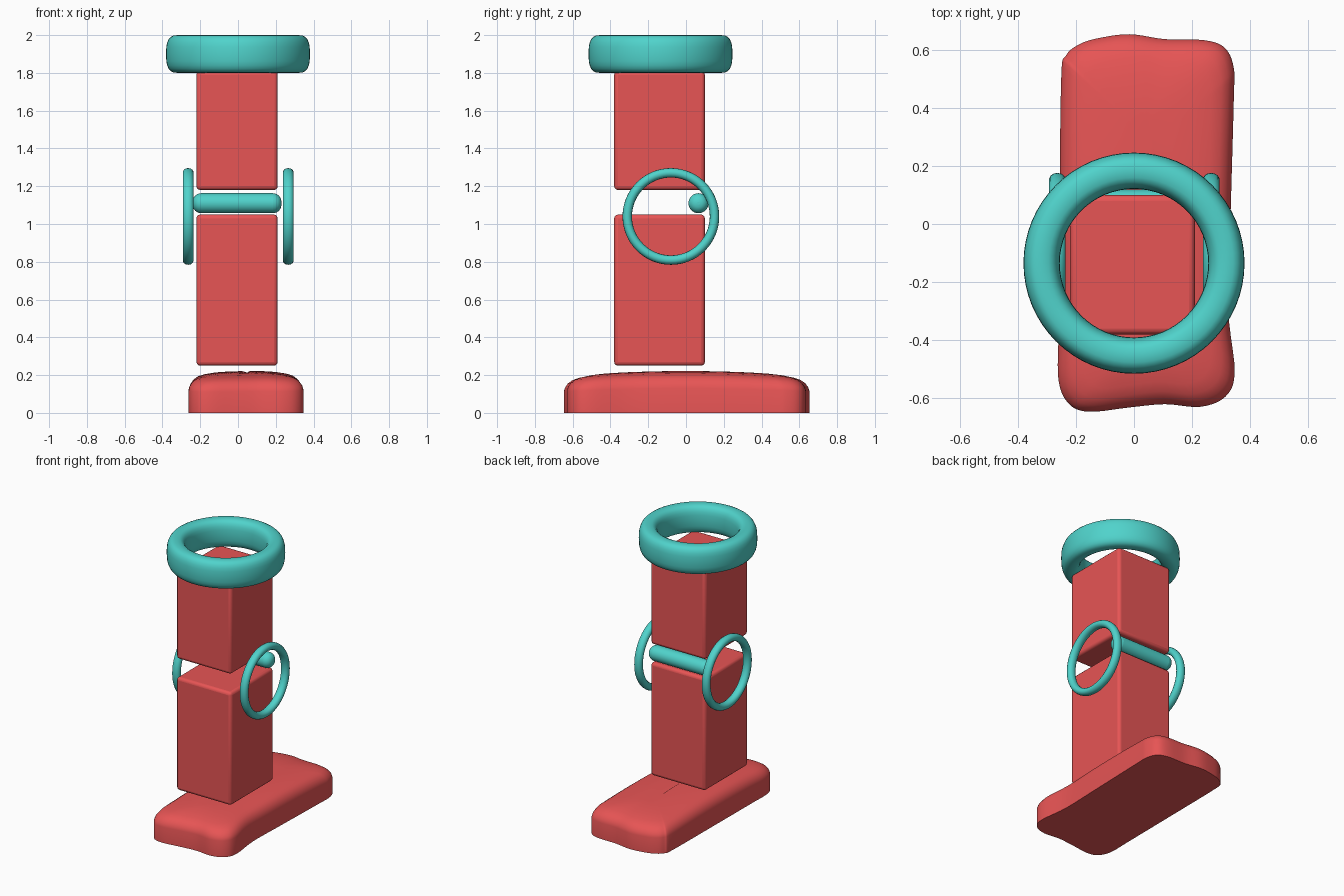
import bpy, bmesh, math
from mathutils import Matrix, Vector

if "Cube" in bpy.data.objects:
    bpy.data.objects.remove(bpy.data.objects["Cube"])


def material(name, color):
    m = bpy.data.materials.new(name)
    m.diffuse_color = color
    m.use_nodes = True
    m.node_tree.nodes["Principled BSDF"].inputs["Base Color"].default_value = m.diffuse_color
    return m


RED = material("red", (0.80, 0.09, 0.09, 1))
TEAL = material("teal", (0.08, 0.65, 0.60, 1))


def finish(name, bm, mat, angle=40):
    bmesh.ops.recalc_face_normals(bm, faces=bm.faces)
    me = bpy.data.meshes.new(name)
    bm.to_mesh(me)
    bm.free()
    me.materials.append(mat)
    me.shade_smooth()
    me.set_sharp_from_angle(angle=math.radians(angle))
    ob = bpy.data.objects.new(name, me)
    bpy.context.collection.objects.link(ob)
    return ob


def bevel(ob, width, segments):
    b = ob.modifiers.new("bevel", 'BEVEL')
    b.width, b.segments, b.limit_method = width, segments, 'ANGLE'


def block(name, lo, hi):
    bm = bmesh.new()
    lo, hi = Vector(lo), Vector(hi)
    bmesh.ops.create_cube(bm, size=1, matrix=Matrix.Translation((lo + hi) / 2)
                          @ Matrix.Diagonal((*(hi - lo), 1)))
    bevel(finish(name, bm, RED), 0.02, 3)


def skin(bm, loops, closed):
    """Bridge equal-length vertex loops with quads."""
    n = len(loops[0])
    for i in range(len(loops) if closed else len(loops) - 1):
        a, b = loops[i], loops[(i + 1) % len(loops)]
        for j in range(n):
            k = (j + 1) % n
            bm.faces.new((a[j], a[k], b[k], b[j]))


def ring(name, radius, half_r, half_h, power, matrix, segs=64, sides=24):
    """Ring with a superellipse section (power 1 = ellipse, lower = boxier)."""
    bm = bmesh.new()
    loops = []
    for i in range(segs):
        a = math.tau * i / segs
        loop = []
        for j in range(sides):
            t = math.tau * j / sides
            c, s = math.cos(t), math.sin(t)
            r = radius + half_r * math.copysign(abs(c) ** power, c)
            z = half_h * math.copysign(abs(s) ** power, s)
            loop.append(bm.verts.new(matrix @ Vector((r * math.cos(a), r * math.sin(a), z))))
        loops.append(loop)
    skin(bm, loops, True)
    finish(name, bm, TEAL, 60)


def spline(points, steps=5):
    """Closed Catmull-Rom curve through 2D points."""
    out, n = [], len(points)
    p = [Vector(q) for q in points]
    for i in range(n):
        a, b, c, d = p[i - 1], p[i], p[(i + 1) % n], p[(i + 2) % n]
        for s in range(steps):
            t = s / steps
            out.append(0.5 * (2 * b + (c - a) * t + (2 * a - 5 * b + 4 * c - d) * t * t
                              + (3 * b - a - 3 * c + d) * t ** 3))
    return out


# foot: soft wavy outline stacked into a domed slab
outline = spline([(-0.26, -0.54), (-0.222, -0.622), (-0.152, -0.647), (-0.014, -0.632),
                  (0.107, -0.621), (0.228, -0.63), (0.315, -0.595), (0.347, -0.51),
                  (0.325, -0.294), (0.332, 0.0), (0.344, 0.43), (0.344, 0.536),
                  (0.315, 0.605), (0.246, 0.633), (0.107, 0.637), (-0.014, 0.654),
                  (-0.12, 0.641), (-0.187, 0.62), (-0.235, 0.58), (-0.251, 0.50),
                  (-0.257, 0.0), (-0.26, -0.36)])
levels = [(0, 0), (0, 0.13), (0.006, 0.155), (0.022, 0.18), (0.045, 0.197),
          (0.08, 0.208), (0.14, 0.217), (0.21, 0.221), (0.28, 0.222)]
bm = bmesh.new()
loops = []
for inset, z in levels:
    fx, fy = (0.3 - inset) / 0.3, (0.64 - inset) / 0.64
    loop = []
    for q in outline:
        x, y = 0.043 + (q.x - 0.043) * fx, q.y * fy
        drop = 0.028 * (y / 0.64) ** 2 - 0.012 * min(x - 0.1, 0)
        loop.append(bm.verts.new((x, y, z - drop * z / 0.222)))
    loops.append(loop)
skin(bm, loops, False)
bm.faces.new(loops[0])
bm.faces.new(loops[-1])
finish("foot", bm, RED)

# leg blocks
block("lower_leg", (-0.22, -0.38, 0.25), (0.21, 0.10, 1.05))
block("upper_leg", (-0.22, -0.38, 1.18), (0.21, 0.10, 1.81))

# top collar
ring("top_collar", 0.3185, 0.0625, 0.1, 0.72, Matrix.Translation((0, -0.135, 1.9)))

# side hoops at the knee
for side, x in (("left", -0.264), ("right", 0.266)):
    ring(side + "_knee_hoop", 0.231, 0.025, 0.029, 0.95,
         Matrix.Translation((x, -0.08, 1.04)) @ Matrix.Rotation(math.pi / 2, 4, 'Y'),
         sides=14)

# knee axle with rounded ends
bm = bmesh.new()
bmesh.ops.create_cone(bm, cap_ends=True, segments=32, radius1=0.053, radius2=0.053, depth=0.47,
                      matrix=Matrix.Translation((-0.005, 0.066, 1.11))
                      @ Matrix.Rotation(math.pi / 2, 4, 'Y'))
bevel(finish("knee_axle", bm, TEAL), 0.045, 6)
